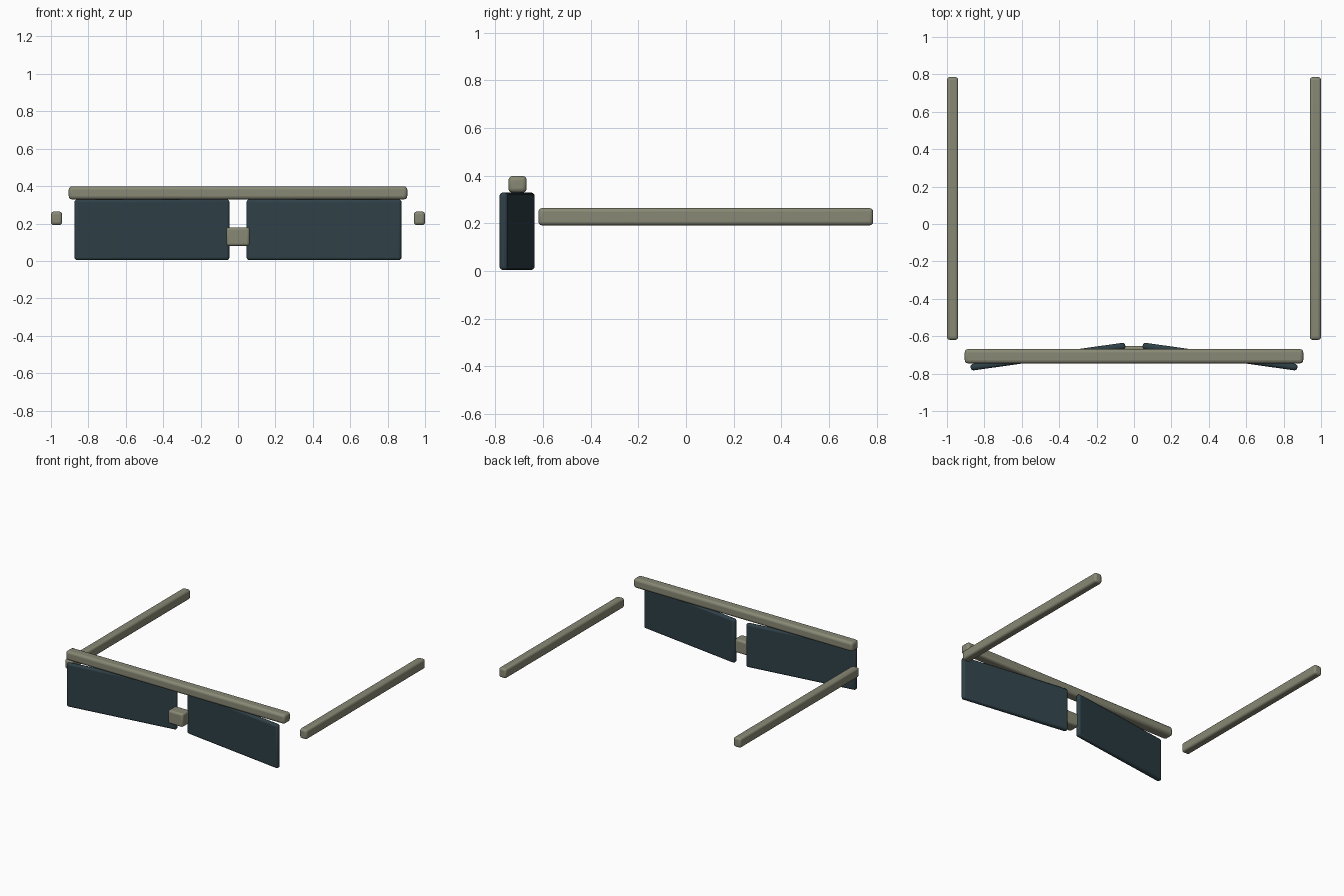
import bpy
import math

default = bpy.data.objects.get("Cube")
if default:
    bpy.data.objects.remove(default, do_unlink=True)


def make_material(name, rgb):
    mat = bpy.data.materials.new(name)
    mat.use_nodes = True
    colour = (*rgb, 1)
    mat.diffuse_color = colour
    mat.node_tree.nodes["Principled BSDF"].inputs["Base Color"].default_value = colour
    return mat


frame_mat = make_material("olive grey frame", (0.25, 0.25, 0.18))
lens_mat = make_material("dark teal lens", (0.028, 0.052, 0.064))


def rounded_box(name, centre, size, radius, mat, turn=0):
    """Box with softly rounded edges, turned about the vertical axis."""
    bpy.ops.mesh.primitive_cube_add(size=1, location=centre)
    obj = bpy.context.object
    obj.name = name
    obj.scale = size
    bpy.ops.object.transform_apply(location=False, rotation=False, scale=True)
    obj.rotation_euler.z = turn
    bevel = obj.modifiers.new("soft edges", "BEVEL")
    bevel.width = radius
    bevel.segments = 3
    obj.data.materials.append(mat)
    bpy.ops.object.shade_smooth_by_angle(angle=math.radians(40))
    return obj


# Brow bar and nose bridge
rounded_box("brow_bar", (0, -0.707, 0.364), (1.81, 0.077, 0.07), 0.018, frame_mat)
rounded_box("nose_bridge", (0, -0.697, 0.13), (0.124, 0.09, 0.1), 0.014, frame_mat)

# Angled lenses and straight temple arms on both sides
for side, sign in (("left", 1), ("right", -1)):
    rounded_box(side + "_lens", (sign * 0.46, -0.709, 0.167),
                (0.835, 0.035, 0.325), 0.014, lens_mat, -sign * math.radians(8))
    rounded_box(side + "_temple_arm", (sign * 0.97, 0.083, 0.228),
                (0.06, 1.405, 0.072), 0.015, frame_mat)
